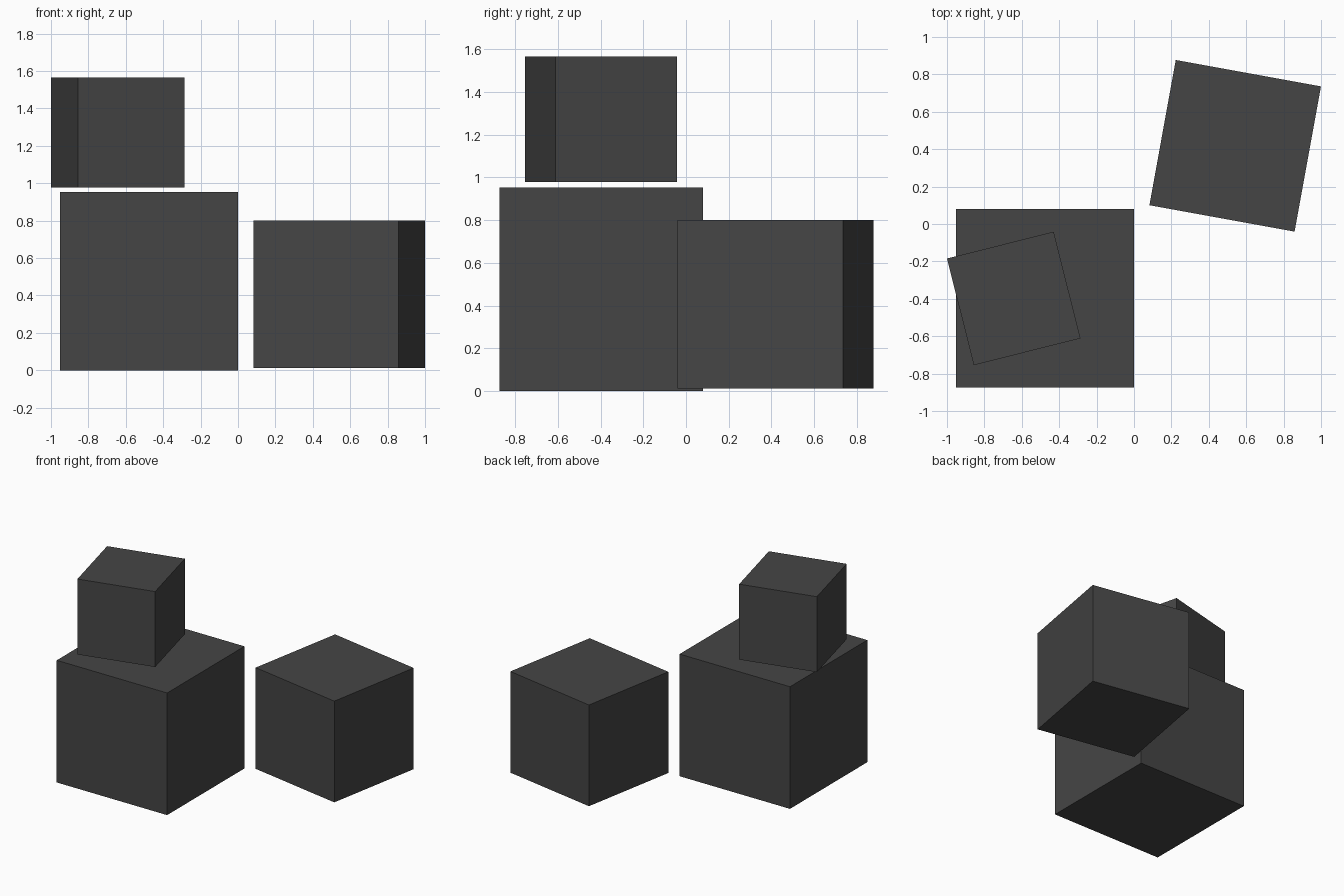
import bpy
from math import radians

if "Cube" in bpy.data.objects:
    bpy.data.objects.remove(bpy.data.objects["Cube"])

dark = bpy.data.materials.new("dark_grey")
dark.diffuse_color = (0.06, 0.06, 0.06, 1)
dark.use_nodes = True
dark.node_tree.nodes["Principled BSDF"].inputs["Base Color"].default_value = dark.diffuse_color


def block(name, size, x, y, bottom, angle):
    """Cube resting at height `bottom`, turned about z by `angle` degrees."""
    bpy.ops.mesh.primitive_cube_add(
        size=size, location=(x, y, bottom + size / 2),
        rotation=(0, 0, radians(angle)))
    ob = bpy.context.object
    ob.name = name
    ob.data.materials.append(dark)


# Large block on the ground
block("large_block", 0.952, -0.476, -0.397, 0.0, 0)
# Medium block beside it, slightly turned
block("medium_block", 0.789, 0.541, 0.418, 0.011, -10.3)
# Small block stacked above the large one
block("small_block", 0.588, -0.643, -0.398, 0.978, 14.1)
